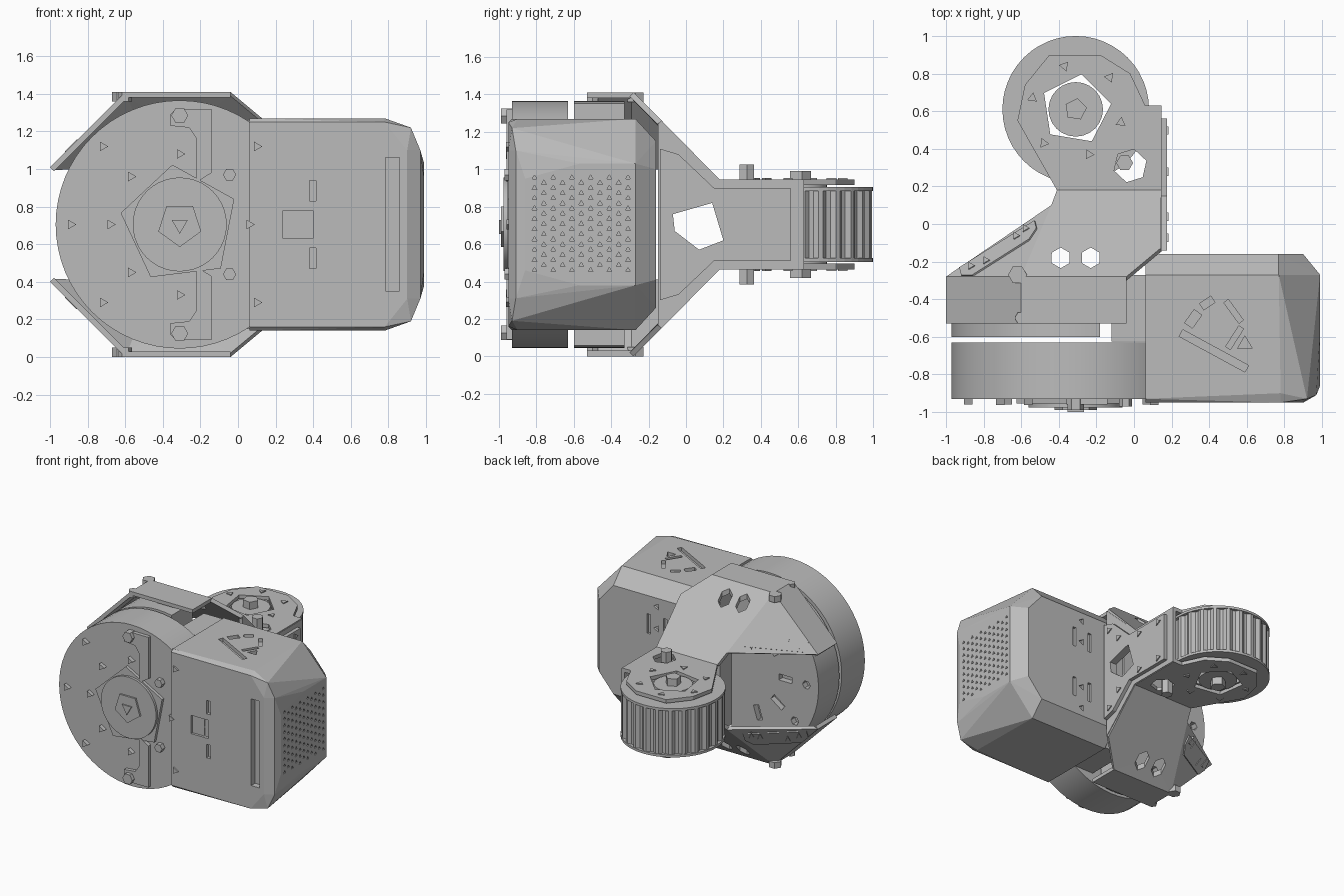
import bpy, bmesh, math
from mathutils import Vector

cube = bpy.data.objects.get("Cube")
if cube:
    bpy.data.objects.remove(cube, do_unlink=True)

MID = 0.705          # height of the symmetry plane
CX, WY = -0.31, 0.61  # motor axis x, wheel axis y

grey = bpy.data.materials.new("grey_metal")
grey.use_nodes = True
grey.diffuse_color = (0.5, 0.5, 0.5, 1)
grey.node_tree.nodes["Principled BSDF"].inputs["Base Color"].default_value = (0.5, 0.5, 0.5, 1)


def finish(name, bm, mirror=False, smooth=False):
    """Turn a bmesh into an object, optionally doubled below the symmetry plane."""
    if mirror:
        copy = bmesh.ops.duplicate(bm, geom=bm.verts[:] + bm.edges[:] + bm.faces[:])
        for v in copy["geom"]:
            if isinstance(v, bmesh.types.BMVert):
                v.co.z = 2 * MID - v.co.z
    bmesh.ops.recalc_face_normals(bm, faces=bm.faces)
    mesh = bpy.data.meshes.new(name)
    bm.to_mesh(mesh)
    bm.free()
    mesh.materials.append(grey)
    ob = bpy.data.objects.new(name, mesh)
    bpy.context.collection.objects.link(ob)
    if smooth:
        select(ob)
        bpy.ops.object.shade_smooth_by_angle(angle=math.radians(25))
    return ob


def select(ob):
    bpy.ops.object.select_all(action='DESELECT')
    ob.select_set(True)
    bpy.context.view_layer.objects.active = ob


def prisms(name, polys, axis, a, b, mirror=False, smooth=False):
    """Extrude flat outlines along an axis from a to b."""
    bm = bmesh.new()
    put = {"x": lambda u, v, w: (w, u, v), "y": lambda u, v, w: (u, w, v),
           "z": lambda u, v, w: (u, v, w)}[axis]
    for poly in polys:
        low = [bm.verts.new(put(u, v, a)) for u, v in poly]
        high = [bm.verts.new(put(u, v, b)) for u, v in poly]
        bm.faces.new(low)
        bm.faces.new(high[::-1])
        for i in range(len(poly)):
            j = (i + 1) % len(poly)
            bm.faces.new((low[i], low[j], high[j], high[i]))
    return finish(name, bm, mirror, smooth)


def plates(name, polys, t):
    """Sheet metal pieces thickened downwards and mirrored below."""
    bm = bmesh.new()
    for poly in polys:
        pts = [Vector(p) for p in poly]
        n = (pts[1] - pts[0]).cross(pts[2] - pts[0]).normalized()
        n *= -t if n.z > 0 else t
        top = [bm.verts.new(p) for p in pts]
        low = [bm.verts.new(p + n) for p in pts]
        bm.faces.new(top)
        bm.faces.new(low[::-1])
        for i in range(len(pts)):
            j = (i + 1) % len(pts)
            bm.faces.new((top[i], top[j], low[j], low[i]))
    return finish(name, bm, True)


def ngon(u, v, r, n, turn=0.0):
    return [(u + r * math.cos(turn + math.tau * i / n), v + r * math.sin(turn + math.tau * i / n))
            for i in range(n)]


def box(u0, u1, v0, v1):
    return [(u0, v0), (u1, v0), (u1, v1), (u0, v1)]


def slot(u0, v0, u1, v1, w=0.015):
    d = Vector((v0 - v1, u1 - u0)).normalized() * w
    return [(u0 + d.x, v0 + d.y), (u1 + d.x, v1 + d.y), (u1 - d.x, v1 - d.y), (u0 - d.x, v0 - d.y)]


def cut(target, polys, axis, a, b, mirror=False):
    cutter = prisms("cutter", polys, axis, a, b, mirror)
    cutter.hide_render = True
    mod = target.modifiers.new("cut", 'BOOLEAN')
    mod.operation, mod.solver, mod.object = 'DIFFERENCE', 'EXACT', cutter
    select(target)
    bpy.ops.object.modifier_apply(modifier="cut")
    bpy.data.objects.remove(cutter, do_unlink=True)


# Battery housing: a chamfered box
upper = [(0.06, -0.95, 1.25), (0.78, -0.95, 1.25), (0.9, -0.95, 1.1), (0.06, -0.93, 1.27),
         (0.78, -0.9, 1.27), (0.92, -0.93, 1.22), (0.97, -0.91, 1.1), (0.99, -0.86, 0.95),
         (0.99, -0.57, 1.03), (0.99, -0.27, 1.03), (0.77, -0.27, 1.27), (0.06, -0.27, 1.27),
         (0.06, -0.16, 1.15), (0.77, -0.16, 1.15), (0.9, -0.16, 1.0)]
bm = bmesh.new()
for x, y, z in upper:
    bm.verts.new((x, y, z))
    bm.verts.new((x, y, 2 * MID - z))
hull = bmesh.ops.convex_hull(bm, input=bm.verts[:])
bmesh.ops.delete(bm, geom=list(set(hull["geom_interior"])), context='VERTS')
bmesh.ops.dissolve_limit(bm, angle_limit=0.02, verts=bm.verts[:], edges=bm.edges[:])
housing = finish("battery_housing", bm)

# Speaker grille, front grip, latch and vents cut into the housing
grille = [ngon(-0.81 + 0.05 * c, 0.46 + 0.055 * r + 0.0275 * (c % 2), 0.015, 3, math.pi / 2)
          for c in range(11) for r in range(10 - c % 2)]
cut(housing, grille, "x", 0.95, 1.05)
cut(housing, [box(0.785, 0.86, 0.35, 1.06)], "y", -1, -0.9)
cut(housing, [box(0.24, 0.4, 0.63, 0.78), box(0.38, 0.415, 0.47, 0.58),
              box(0.38, 0.415, 0.83, 0.94)], "y", -1, -0.925)
cut(housing, [slot(0.29, -0.54, 0.34, -0.47, 0.025), slot(0.36, -0.44, 0.42, -0.4, 0.02),
              slot(0.49, -0.41, 0.57, -0.52), slot(0.25, -0.58, 0.6, -0.77, 0.02),
              slot(0.5, -0.66, 0.57, -0.55), ngon(0.59, -0.64, 0.045, 3, math.pi / 2)],
    "z", 1.24, 1.3, True)
cut(housing, [slot(0.3, 0.84, 0.3, 1.0), slot(0.45, 0.84, 0.45, 1.0),
              ngon(0.375, 0.9, 0.03, 3), ngon(0.375, 1.08, 0.03, 3)], "y", -0.18, -0.1, True)
prisms("housing_neck", [box(-0.12, 0.1, 0.15, 1.26)], "y", -0.625, -0.27)

# Front motor drum with stacked hub
prisms("motor_drum", [ngon(CX, MID, 0.66, 64)], "y", -0.93, -0.63, smooth=True)
prisms("hub_pentagon", [ngon(CX, MID, 0.32, 5, 2.95)], "y", -0.955, -0.92)
prisms("hub_disc", [ngon(CX, MID, 0.25, 40)], "y", -0.975, -0.92, smooth=True)
prisms("hub_core", [ngon(CX, MID, 0.12, 5, 2.2)], "y", -0.99, -0.92)
prisms("hub_bolt", [ngon(CX, MID, 0.05, 3, -math.pi / 2)], "y", -1, -0.92)
prisms("front_strap", [[(-0.36, 1.23), (-0.36, 1.29), (-0.33, 1.32), (-0.14, 1.32), (-0.14, 0.98),
                        (-0.22, 0.93), (-0.22, 1.16), (-0.26, 1.22)]], "y", -0.96, -0.92, mirror=True)
prisms("strap_tab", [ngon(CX, 1.285, 0.045, 6)], "y", -0.99, -0.92, mirror=True)
prisms("strap_screw", [ngon(-0.045, 0.97, 0.035, 6)], "y", -0.97, -0.92, mirror=True)

# Front triangular bolts
bolts = [(-0.31, 1.08), (-0.57, 0.96), (0.1, 1.12), (-0.72, 1.12)]
prisms("front_bolts", [ngon(u, v, 0.03, 3) for u, v in bolts], "y", -0.962, -0.92, mirror=True)
prisms("middle_bolts", [ngon(u, MID, 0.03, 3) for u in (-0.89, -0.68, 0.06)], "y", -0.96, -0.92)

# Rear motor body, flat on its inner side, with slotted back
rear = [p for p in ngon(CX, MID, 0.66, 64) if p[0] < -0.13]
rear_motor = prisms("rear_motor", [rear], "y", -0.6, -0.33)
vents = []
for i in range(10):
    c, s = math.cos(math.tau * i / 10), math.sin(math.tau * i / 10)
    vents.append(slot(CX + 0.3 * c, MID + 0.3 * s, CX + 0.42 * c, MID + 0.42 * s, 0.025))
    vents.append(ngon(CX + 0.55 * c, MID + 0.55 * s, 0.035, 6))
cut(rear_motor, [v for v in vents if max(p[0] for p in v) < -0.2], "y", -0.38, -0.2)
select(rear_motor)
bpy.ops.object.shade_smooth_by_angle(angle=math.radians(25))

# Folded bracket: top, left flap, left corner and the slope to the wheel arm
T = 2 * MID
plates("bracket_flaps", [
    [(-0.6, -0.53, T), (-0.04, -0.53, T), (-0.04, -0.28, T), (-0.6, -0.28, T)],
    [(-0.6, -0.53, T), (-1, -0.53, 1.01), (-1, -0.28, 1.01), (-0.6, -0.28, T)],
    [(-0.6, -0.28, T), (-1, -0.28, 1.01), (-0.44, 0.1, 1.02)]], 0.03)
slope = plates("bracket_slope", [[(-0.6, -0.28, T), (-0.04, -0.28, T), (0.14, -0.13, 1.26),
                                  (0.14, 0.18, 0.945), (-0.41, 0.18, 0.945), (-0.44, 0.1, 1.02)]], 0.03)
cut(slope, [ngon(x, -0.18, 0.055, 6, 0.52) for x in (-0.39, -0.23)], "z", -0.5, 2)


def corner(x, y, lift=0.02):
    return (x, y, T + x + 0.6 - 1.447 * (y + 0.28) + lift)


# Corner tabs with their bolts
plates("corner_tab", [[corner(*p) for p in ((-0.93, -0.23), (-0.92, -0.27), (-0.86, -0.27),
                                            (-0.56, -0.08), (-0.52, -0.02), (-0.53, 0.02))]], 0.03)
plates("tab_bolts", [[corner(u, v, 0.03) for u, v in ngon(x, y, 0.022, 3)]
                     for x, y in ((-0.87, -0.22), (-0.79, -0.19), (-0.63, -0.06), (-0.58, -0.02))], 0.03)
prisms("rim_screws", [ngon(-0.62, -0.27, 0.05, 6), ngon(-0.6, -0.5, 0.035, 6)], "z", 1.36, T, True)

# Side plates with the pentagon window and bolts
side = prisms("side_plate", [[(-0.15, 0.16), (-0.15, 1.25), (0.18, 0.94), (0.63, 0.94),
                              (0.63, 0.47), (0.18, 0.47)]], "x", 0.115, 0.145)
cover = prisms("side_cover", [[(-0.14, 0.3), (-0.14, 1.11), (-0.04, 1.08), (0.15, 0.9), (0.56, 0.9),
                               (0.56, 0.51), (0.15, 0.51), (-0.04, 0.33)]], "x", 0.14, 0.175)
window = [(-0.07, 0.76), (0.14, 0.82), (0.2, 0.62), (0.07, 0.57), (-0.06, 0.67)]
for part in (side, cover):
    cut(part, [window], "x", 0, 0.3)
prisms("side_bolts", [ngon(y, z, 0.03, 3) for y, z in
                      ((-0.08, 1.04), (0.03, 0.93), (0.27, 0.86), (0.49, 0.86))],
       "x", 0.15, 0.183, mirror=True)

# Wheel arms above and below the wheel
bore = [ngon(CX, WY, 0.19, 5, 0.15)]
arm = prisms("wheel_arm", [[(-0.41, 0.18), (0.14, 0.18), (0.14, 0.63), (0.06, 0.63), (-0.02, 0.8),
                            (-0.18, 0.9), (-0.45, 0.9), (-0.58, 0.74), (-0.62, 0.55)]],
             "z", 0.915, 0.945, mirror=True)
cut(arm, bore, "z", -0.5, 2)
cut(arm, [ngon(-0.02, 0.31, 0.09, 6, 0.3)], "z", -0.5, 2)
prisms("arm_bolts", [ngon(x, y, 0.03, 3, x * 9) for x, y in
                     ((-0.37, 0.84), (-0.13, 0.78), (-0.07, 0.54), (-0.24, 0.37), (-0.48, 0.43),
                      (-0.54, 0.67))], "z", 0.93, 0.953, mirror=True)
prisms("arm_pin", [ngon(-0.05, 0.325, 0.045, 6)], "z", 0.9, 1.025, mirror=True)

# Ribbed wheel with rims and hub
ribs = [(CX + r * math.cos(a), WY + r * math.sin(a)) for i in range(96)
        for a, r in [(math.tau * i / 96, 0.385 if i % 4 < 2 else 0.365)]]
wheel = prisms("ribbed_wheel", [ribs], "z", 0.51, 0.9)
rims = prisms("wheel_rims", [ngon(CX, WY, 0.39, 48)], "z", 0.885, 0.905, mirror=True)
for part in (wheel, rims):
    cut(part, bore, "z", -0.5, 2)
prisms("wheel_hub", [ngon(CX, WY, 0.145, 24)], "z", 0.48, 0.93, smooth=True)
prisms("hub_nut", [ngon(CX, WY, 0.06, 5, 0.15)], "z", 0.42, 0.99)
